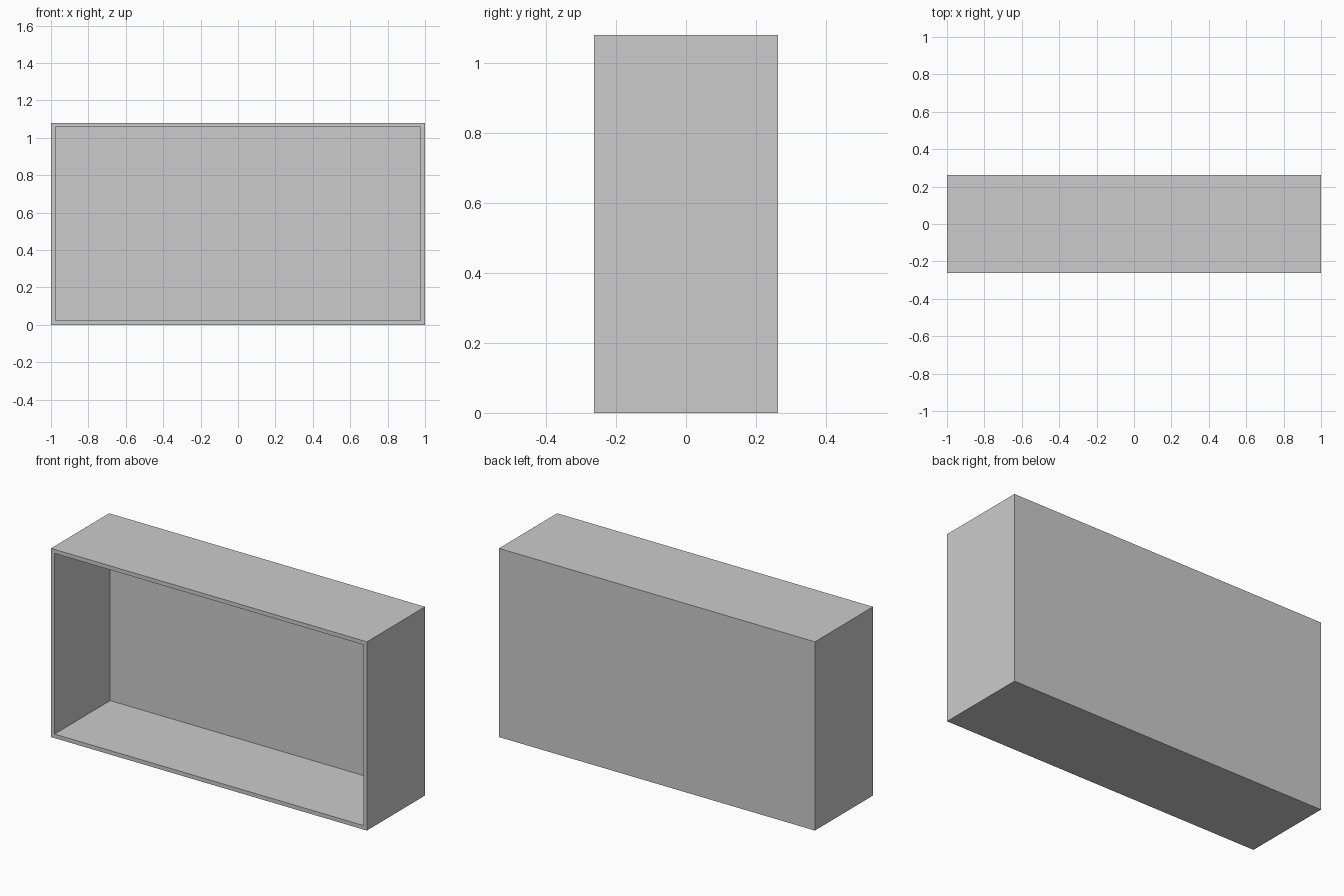
import bpy, bmesh
from mathutils import Vector

if "Cube" in bpy.data.objects:
    bpy.data.objects.remove(bpy.data.objects["Cube"])

W, D, H = 2.0, 0.525, 1.08   # outer size
T = 0.023                    # wall thickness

# Open-fronted box shell: solid block with the front inset and pushed inward
bm = bmesh.new()
bmesh.ops.create_cube(bm, size=1)
bmesh.ops.scale(bm, vec=(W, D, H), verts=bm.verts)
bmesh.ops.translate(bm, vec=(0, 0, H / 2), verts=bm.verts)
bm.normal_update()
front = min(bm.faces, key=lambda f: f.normal.y)
bmesh.ops.inset_region(bm, faces=[front], thickness=T, use_even_offset=True)

# Recess, leaving a back panel of the same thickness
ext = bmesh.ops.extrude_face_region(bm, geom=[front])
verts = [g for g in ext["geom"] if isinstance(g, bmesh.types.BMVert)]
bmesh.ops.translate(bm, vec=Vector((0, D - T, 0)), verts=verts)
if front.is_valid:
    bmesh.ops.delete(bm, geom=[front], context='FACES_ONLY')
bmesh.ops.recalc_face_normals(bm, faces=bm.faces)

mesh = bpy.data.meshes.new("open_box_shelf")
bm.to_mesh(mesh)
bm.free()
bpy.context.collection.objects.link(bpy.data.objects.new("open_box_shelf", mesh))
